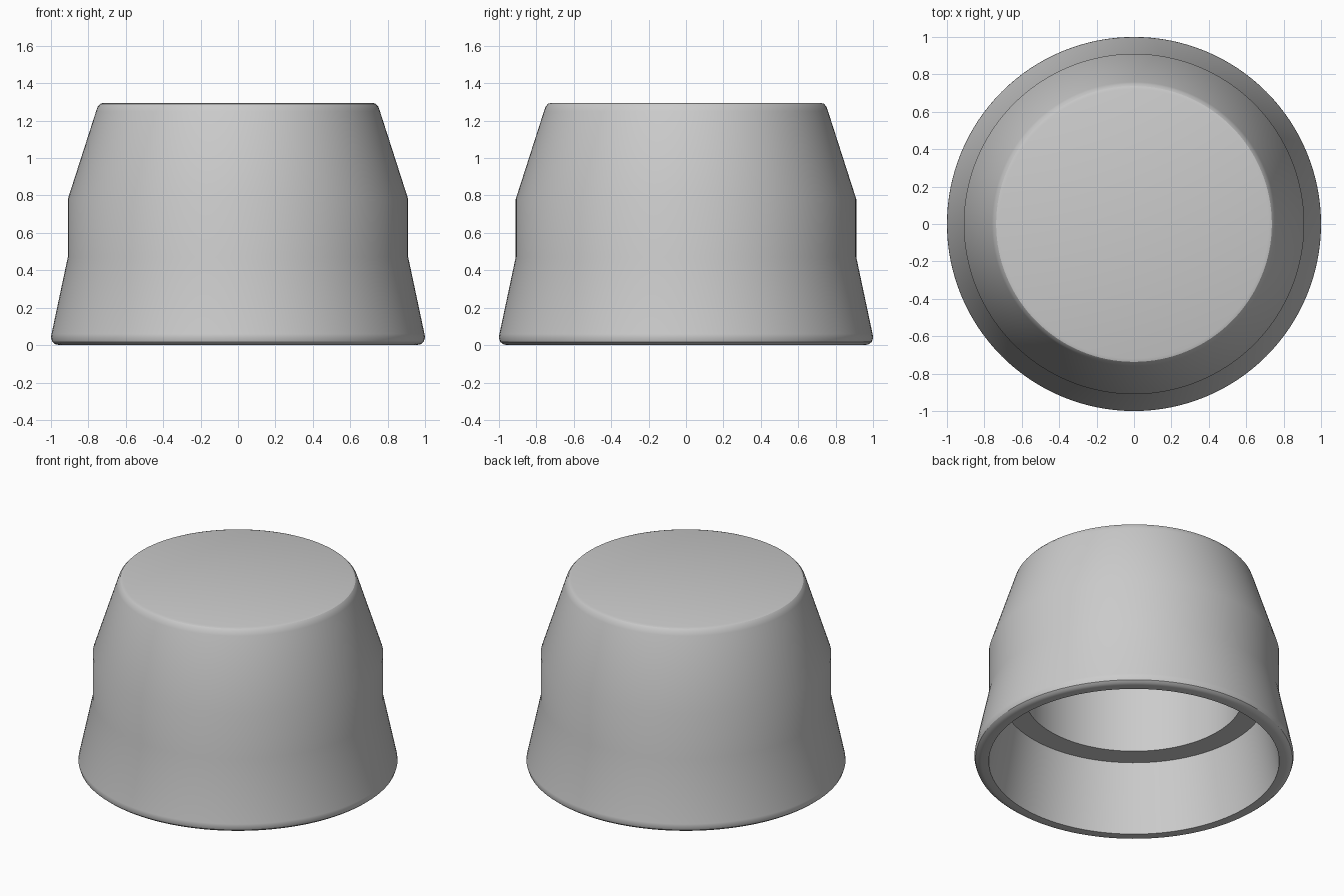
import bpy, bmesh, math
from mathutils import Vector

default = bpy.data.objects.get("Cube")
if default:
    bpy.data.objects.remove(default, do_unlink=True)

grey = bpy.data.materials.new("plain_grey")
grey.use_nodes = True
colour = (0.6, 0.6, 0.6, 1)
grey.diffuse_color = colour
for node in grey.node_tree.nodes:
    if node.type == 'BSDF_PRINCIPLED':
        node.inputs["Base Color"].default_value = colour


def make_object(name, bm):
    bmesh.ops.recalc_face_normals(bm, faces=bm.faces)
    mesh = bpy.data.meshes.new(name)
    bm.to_mesh(mesh)
    bm.free()
    mesh.materials.append(grey)
    obj = bpy.data.objects.new(name, mesh)
    bpy.context.collection.objects.link(obj)
    return obj


def lathe(name, profile, steps=128):
    bm = bmesh.new()
    verts = [bm.verts.new((r, 0, z)) for r, z in profile]
    edges = [bm.edges.new(pair) for pair in zip(verts, verts[1:])]
    bmesh.ops.spin(bm, geom=verts + edges, cent=(0, 0, 0), axis=(0, 0, 1),
                   angle=math.tau, steps=steps)
    bmesh.ops.remove_doubles(bm, verts=bm.verts, dist=0.0001)
    return make_object(name, bm)


# Hollow cap: top, tapered outside, rounded rim, flared mouth, ledge, bore
outside = [(0, 1.295), (0.72, 1.295), (0.737, 1.29), (0.75, 1.275), (0.759, 1.25),
           (0.91, 0.78), (0.91, 0.47), (0.997, 0.06), (1, 0.04), (0.993, 0.018),
           (0.977, 0.005), (0.955, 0)]
inside = [(0.91, 0), (0.83, 0.47), (0.685, 0.47), (0.685, 1.2), (0, 1.2)]
cap = lathe("cap", outside + inside)

# Saw-tooth notch running up the bore wall
outward = Vector((1, -1, 0)).normalized()
across = Vector((-1, -1, 0)).normalized()
section = [(-0.028, 0.685), (0.028, 0.73), (0.028, 0.6), (-0.028, 0.6)]
bm = bmesh.new()
base = bm.faces.new([bm.verts.new(across * a + outward * r + Vector((0, 0, 0.4)))
                     for a, r in section])
lifted = bmesh.ops.extrude_face_region(bm, geom=[base])
bmesh.ops.translate(bm, vec=(0, 0, 0.78),
                    verts=[v for v in lifted["geom"] if isinstance(v, bmesh.types.BMVert)])
cutter = make_object("notch_cutter", bm)
cutter.hide_render = True

cut = cap.modifiers.new("notch", 'BOOLEAN')
cut.operation = 'DIFFERENCE'
cut.solver = 'EXACT'
cut.object = cutter
bpy.ops.object.select_all(action='DESELECT')
bpy.context.view_layer.objects.active = cap
cap.select_set(True)
bpy.ops.object.modifier_apply(modifier=cut.name)
bpy.data.objects.remove(cutter, do_unlink=True)
bpy.ops.object.shade_smooth_by_angle(angle=math.radians(32))
